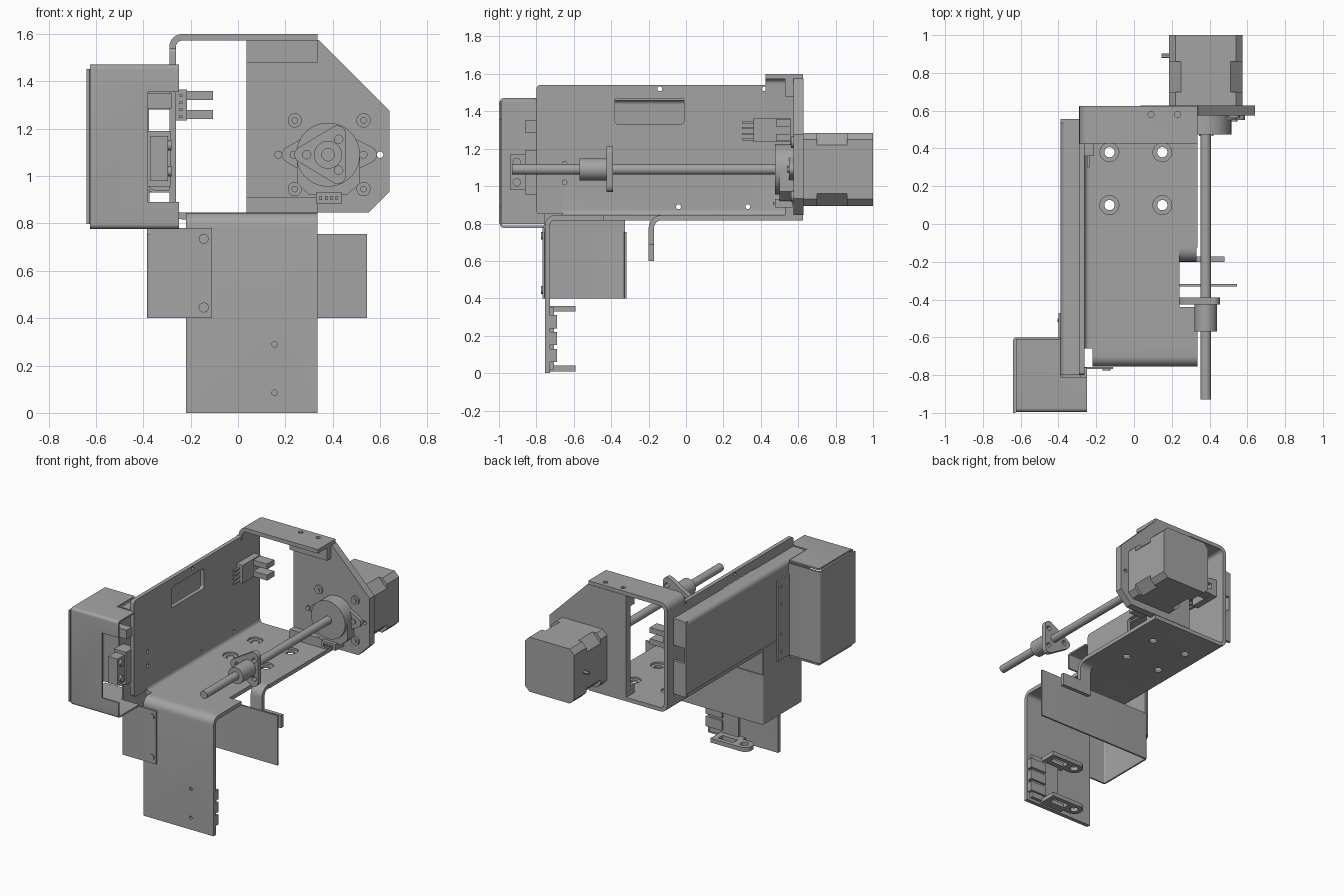
import bpy, bmesh, math
from mathutils import Vector

if "Cube" in bpy.data.objects:
    bpy.data.objects.remove(bpy.data.objects["Cube"])

GREY = (0.37, 0.37, 0.37, 1)
mat = bpy.data.materials.new("metal grey")
mat.use_nodes = True
mat.diffuse_color = GREY
mat.node_tree.nodes["Principled BSDF"].inputs["Base Color"].default_value = GREY
T = 0.028   # thick sheet
S = 0.012   # thin sheet


def place(axis, a, b, c):
    return {"x": (c, a, b), "y": (a, c, b), "z": (a, b, c)}[axis]


def fillet(pts, radii, steps=6):
    """Round the corners of a closed outline."""
    out = []
    for i, p in enumerate(pts):
        p, r = Vector(p), radii[i]
        if r <= 0:
            out.append(p)
            continue
        u = (Vector(pts[i - 1]) - p).normalized()
        v = (Vector(pts[(i + 1) % len(pts)]) - p).normalized()
        half = u.angle(v) / 2
        mid = p + (u + v).normalized() * r / math.sin(half)
        a = p + u * r / math.tan(half) - mid
        b = p + v * r / math.tan(half) - mid
        turn = a.angle_signed(b)
        for k in range(steps + 1):
            t = -turn * k / steps
            out.append(mid + Vector((a.x * math.cos(t) - a.y * math.sin(t),
                                     a.x * math.sin(t) + a.y * math.cos(t))))
    return out


def prism(name, axis, pts, lo, hi, r=0):
    """Outline swept along an axis."""
    if r:
        pts = fillet(pts, r if isinstance(r, list) else [r] * len(pts))
    bm = bmesh.new()
    f = bm.faces.new([bm.verts.new(place(axis, p[0], p[1], lo)) for p in pts])
    ext = bmesh.ops.extrude_face_region(bm, geom=[f])["geom"]
    move = Vector(place(axis, 0, 0, hi - lo))
    bmesh.ops.translate(bm, vec=move, verts=[v for v in ext if isinstance(v, bmesh.types.BMVert)])
    bmesh.ops.recalc_face_normals(bm, faces=bm.faces)
    me = bpy.data.meshes.new(name)
    bm.to_mesh(me)
    bm.free()
    me.materials.append(mat)
    ob = bpy.data.objects.new(name, me)
    bpy.context.collection.objects.link(ob)
    return ob


def rect(a0, a1, b0, b1):
    return [(a0, b0), (a1, b0), (a1, b1), (a0, b1)]


def box(name, x0, x1, y0, y1, z0, z1):
    return prism(name, "z", rect(x0, x1, y0, y1), z0, z1)


def rod(name, axis, a, b, r, lo, hi, n=28):
    turn = [2 * math.pi * k / n for k in range(n)]
    return prism(name, axis, [(a + r * math.cos(t), b + r * math.sin(t)) for t in turn], lo, hi)


def sheet(name, axis, path, lo, hi, t=T, r=0.055):
    """Bent sheet: path is the outer face, material lies on its left side."""
    path = [Vector(p) for p in path]
    inner = []
    for i, p in enumerate(path):
        dirs = [(path[j + 1] - path[j]).normalized() for j in (i - 1, i) if 0 <= j < len(path) - 1]
        inner.append(p + sum((Vector((-d.y, d.x)) for d in dirs), Vector((0, 0))) * t)
    bends = [0] + [1] * (len(path) - 2) + [0]
    radii = [b * r for b in bends] + [b * max(r - t, 0.002) for b in bends]
    return prism(name, axis, path + inner[::-1], lo, hi, radii)


def cut(ob, cutters):
    for c in cutters:
        c.hide_render = True
        m = ob.modifiers.new("cut", "BOOLEAN")
        m.operation, m.object, m.solver = "DIFFERENCE", c, "EXACT"
    bpy.context.view_layer.update()
    me = bpy.data.meshes.new_from_object(ob.evaluated_get(bpy.context.evaluated_depsgraph_get()))
    ob.modifiers.clear()
    ob.data = me
    for c in cutters:
        bpy.data.objects.remove(c)
    return ob


# Main chassis: side wall and floor, with window, screw holes and side notch
L, R, FLOOR, TOP = -0.29, 0.335, 0.817, 1.6
chassis = sheet("chassis_tray", "y", [(L, 1.54), (L, FLOOR), (R, FLOOR)], -0.66, 0.425)
holes = [prism("window", "x", rect(-0.38, -0.01, 1.33, 1.475), -0.4, -0.2, 0.02),
         box("notch", 0.24, 0.5, -0.44, -0.125, 0.7, 0.95)]
for x in (-0.13, 0.15):
    for y in (0.1, 0.38):
        holes += [rod("hole", "z", x, y, 0.027, 0.7, 0.95), rod("sink", "z", x, y, 0.05, 0.832, 0.95)]
for y, z in ((-0.65, 1.12), (-0.65, 1.02), (-0.14, 1.52), (0.42, 1.52), (-0.04, 0.89), (0.33, 0.89)):
    holes.append(rod("hole", "x", y, z, 0.013, -0.4, -0.2, 12))
cut(chassis, holes)
prism("chassis_wall_end", "x", rect(-0.8, -0.66, 0.85, 1.54), L, L + T, [0.02, 0, 0, 0.02])
hoop = sheet("chassis_hoop", "y", [(R, TOP), (L, TOP), (L, FLOOR), (R, FLOOR)], 0.425, 0.625)
cut(hoop, [rod("hole", "z", x, 0.58, 0.016, 1.5, 1.7, 12) for x in (0.09, 0.23)])

# Front flap bent down from the floor
flap = sheet("front_flap", "x", [(-0.64, FLOOR + T), (-0.755, FLOOR + T), (-0.755, 0)], -0.22, R)
cut(flap, [rod("hole", "y", 0.155, z, 0.012, -0.9, -0.6, 12) for z in (0.085, 0.29)])

# Curved tab under the floor
sheet("floor_tab", "x", [(-0.12, FLOOR + T), (-0.2, FLOOR + T), (-0.2, 0.6)], 0.24, 0.33, T, 0.07)
box("floor_tab_foot", 0.27, 0.48, -0.2, -0.172, 0.6, 0.69)

# Motor plate with fixing blocks
prism("motor_plate", "y", [(0.035, 0.845), (0.55, 0.845), (0.64, 0.935), (0.64, 1.275),
                           (0.34, 1.575), (0.035, 1.575)], 0.575, 0.628)
cut(bpy.data.objects["motor_plate"], [rod("hole", "y", 0.6, 1.09, 0.014, 0.5, 0.7, 12)])
for name, z0, z1 in (("upper_block", 1.48, 1.573), ("lower_block", 0.845, 0.91)):
    box(name, 0.035, 0.335, 0.53, 0.576, z0, z1)

# Stepper motor: two end caps and a narrower core with large chamfers
MX, MZ, H = 0.38, 1.09, 0.195


def octagon(c):
    return [(MX + s * a, MZ + t * b) for s, t, a, b in (
        (-1, -1, H - c, H), (1, -1, H - c, H), (1, -1, H, H - c), (1, 1, H, H - c),
        (1, 1, H - c, H), (-1, 1, H - c, H), (-1, 1, H, H - c), (-1, -1, H, H - c))]


for name, y0, y1, c in (("motor_front_cap", 0.628, 0.7, 0.035), ("motor_core", 0.7, 0.86, 0.065),
                        ("motor_rear_cap", 0.86, 1.0, 0.035)):
    prism(name, "y", octagon(c), y0, y1)
rod("motor_knob", "x", 0.89, MZ, 0.012, 0.145, 0.19, 12)

# Gearbox in front of the motor plate
prism("gear_ears", "y", [(0.15, 1.09), (0.29, 1.17), (0.47, 1.17), (0.63, 1.09), (0.47, 1.01), (0.29, 1.01)],
      0.55, 0.576, [0.035, 0.01, 0.01, 0.035, 0.01, 0.01])
rod("gear_housing", "y", MX, MZ, 0.135, 0.475, 0.576, 40)
prism("gear_skirt", "y", [(0.25, 1.09), (0.25, 0.97), (0.3, 0.92), (0.46, 0.92), (0.515, 0.97), (0.515, 1.09)],
      0.5, 0.576)
box("gear_connector", 0.33, 0.44, 0.475, 0.57, 0.885, 0.93)
for k in range(4):
    box("connector_pin", 0.345 + k * 0.022, 0.355 + k * 0.022, 0.466, 0.475, 0.898, 0.915)
for x in (0.24, 0.53):
    for z in (0.945, 1.235):
        rod("plate_screw", "y", x, z, 0.03, 0.562, 0.576)
        rod("plate_screw_core", "y", x, z, 0.014, 0.555, 0.565, 12)
for x in (0.17, 0.235, 0.53):
    rod("ear_screw", "y", x, MZ, 0.017, 0.542, 0.555, 12)

# Lead screw and its nut with a triangular flange
rod("lead_screw", "y", MX, MZ, 0.028, -0.93, 0.48)
rod("nut_body", "y", MX, MZ, 0.059, -0.57, -0.42)
flange = prism("nut_flange", "y", [(0.205, 1.09), (0.455, 0.94), (0.455, 1.24)], -0.425, -0.39, 0.035)
cut(flange, [rod("hole", "y", x, z, 0.018, -0.5, -0.3, 12)
             for x, z in ((0.29, 1.09), (0.425, 1.155), (0.425, 1.025))])

# Side cover: long channel outside the chassis wall
sheet("side_cover", "y", [(-0.285, 1.47), (-0.388, 1.47), (-0.388, 0.93), (-0.285, 0.93)], -0.8, 0.555, S, 0.035)
box("cover_seam", -0.388, -0.285, 0.535, 0.555, 1.28, 1.465)
box("cover_rear_strip", -0.388, -0.285, 0.535, 0.555, 0.93, 1.17)

# Box at the front end: bent shell, outer wall and rear wall
shell = sheet("front_box_shell", "x", [(-0.61, 1.47), (-0.995, 1.47), (-0.995, 0.777), (-0.61, 0.777)],
              -0.625, -0.25, S, 0.02)
cut(shell, [box("opening", -0.38, 0, -1.1, -0.9, 0.89, 1.355),
            box("corner", -0.39, 0, -0.81, -0.5, 1.4, 1.5),
            box("corner", -0.39, 0, -0.76, -0.5, 0.7, 0.85)])
sheet("front_box_wall", "z", [(-0.39, -0.6), (-0.64, -0.6), (-0.64, -1.0)], 0.797, 1.452, S, 0.02)
wing = box("front_box_wing", -0.4, -0.388, -0.61, -0.47, 0.8, 1.38)
for z in (0.86, 0.98, 1.2, 1.32):
    rod("wing_rivet", "x", -0.51, z, 0.01, -0.404, -0.4, 12)

# Switch inside the box opening
box("switch_base", -0.38, -0.285, -0.86, -0.76, 0.955, 1.19)
box("switch_body", -0.37, -0.295, -0.94, -0.86, 0.98, 1.17)
box("switch_top", -0.38, -0.28, -0.86, -0.8, 1.285, 1.35)
for z in (1.02, 1.13):
    rod("switch_screw", "x", -0.905, z, 0.022, -0.295, -0.28, 16)

# Thin U bracket under the cover
sheet("lower_bracket", "z", [(0.545, -0.318), (-0.385, -0.318), (-0.385, -0.768), (-0.11, -0.768)],
      0.4, 0.755, S, 0.018)
box("lower_bracket_front_lip", -0.37, -0.11, -0.768, -0.756, 0.755, 0.78)
box("lower_bracket_upright", -0.385, -0.373, -0.76, -0.326, 0.75, 0.94)
for z in (0.445, 0.735):
    rod("bracket_screw", "y", -0.145, z, 0.021, -0.775, -0.768, 16)

# Sensor holder behind the front flap
box("holder_base", 0.08, 0.31, -0.728, -0.705, 0.02, 0.35)
for z in (0.06, 0.15, 0.24):
    box("holder_tooth", 0.2, 0.33, -0.728, -0.69, z, z + 0.07)
for z in (0.01, 0.33):
    arm = prism("holder_arm", "z", rect(-0.07, 0.22, -0.7, -0.59), z, z + 0.03, [0.05, 0, 0, 0.05])
    cut(arm, [rod("hole", "z", -0.01, -0.645, 0.028, z - 0.1, z + 0.1, 20),
              box("slot", 0.06, 0.18, -0.67, -0.62, z - 0.1, z + 0.1)])
    box("holder_arm_root", 0.04, 0.22, -0.73, -0.695, z, z + 0.03)

# Forked optical sensor on the chassis wall
box("sensor_base", -0.263, -0.215, 0.36, 0.56, 1.235, 1.365)
for z in (1.24, 1.32):
    box("sensor_prong", -0.22, -0.105, 0.48, 0.56, z, z + 0.038)
for k in range(4):
    box("sensor_pin", -0.25, -0.235, 0.3, 0.37, 1.245 + k * 0.03, 1.255 + k * 0.03)

# Smooth the rounded surfaces, keep edges sharp
bpy.ops.object.select_all(action="DESELECT")
for ob in bpy.context.scene.objects:
    if ob.type == "MESH" and mat.name in ob.data.materials:
        ob.select_set(True)
        bpy.context.view_layer.objects.active = ob
bpy.ops.object.shade_smooth_by_angle(angle=math.radians(30))
